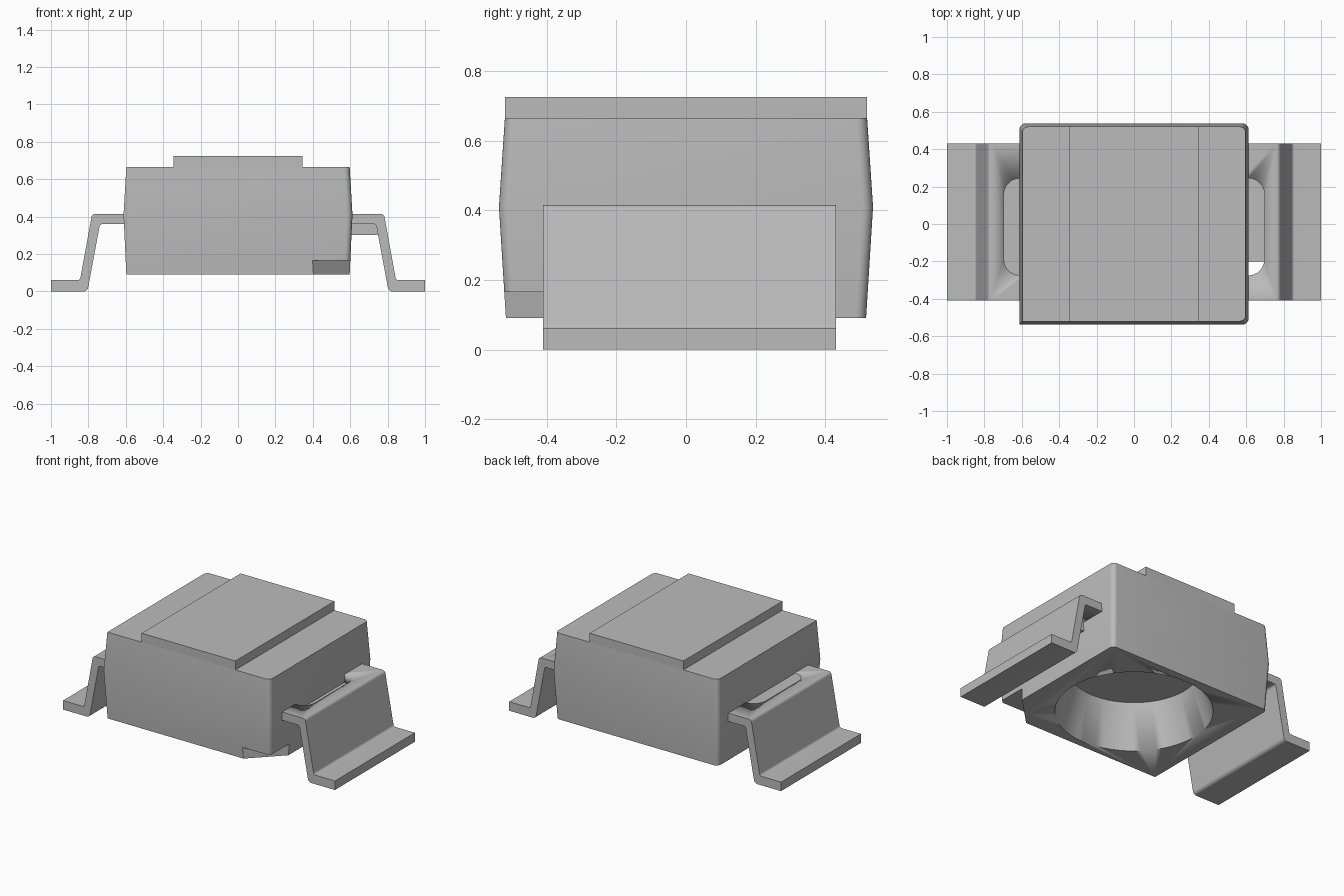
import bpy, bmesh, math
from mathutils import Vector

if "Cube" in bpy.data.objects:
    bpy.data.objects.remove(bpy.data.objects["Cube"], do_unlink=True)

grey = bpy.data.materials.new("plain grey")
grey.use_nodes = True
GREY = (0.5, 0.5, 0.5, 1)
grey.diffuse_color = GREY
grey.node_tree.nodes["Principled BSDF"].inputs["Base Color"].default_value = GREY


def rounded(points, radii, steps=5):
    """Round each corner of a closed 2D outline by its own radius."""
    out = []
    pts = [Vector(p) for p in points]
    for i, p in enumerate(pts):
        r = radii[i]
        if r == 0:
            out.append(p)
            continue
        a = (pts[i - 1] - p).normalized()
        b = (pts[(i + 1) % len(pts)] - p).normalized()
        half = a.angle(b) / 2
        centre = p + (a + b).normalized() * r / math.sin(half)
        start = p + a * r / math.tan(half) - centre
        end = p + b * r / math.tan(half) - centre
        for s in range(steps + 1):
            d = start.lerp(end, s / steps).normalized() * r
            out.append(centre + d)
    return out


def loft(name, rings, smooth=True):
    """Skin matching rings of 3D points and cap both ends."""
    bm = bmesh.new()
    loops = [[bm.verts.new(p) for p in ring] for ring in rings]
    n = len(loops[0])
    for low, high in zip(loops, loops[1:]):
        for i in range(n):
            j = (i + 1) % n
            bm.faces.new((low[i], low[j], high[j], high[i]))
    bm.faces.new(loops[0][::-1])
    bm.faces.new(loops[-1])
    bmesh.ops.recalc_face_normals(bm, faces=bm.faces)
    mesh = bpy.data.meshes.new(name)
    bm.to_mesh(mesh)
    bm.free()
    mesh.materials.append(grey)
    obj = bpy.data.objects.new(name, mesh)
    bpy.context.collection.objects.link(obj)
    if smooth:
        bpy.ops.object.select_all(action='DESELECT')
        obj.select_set(True)
        bpy.context.view_layer.objects.active = obj
        bpy.ops.object.shade_smooth_by_angle(angle=math.radians(25))
    return obj


def flat(outline, z):
    return [(p[0], p[1], z) for p in outline]


def prism(name, outline, z0, z1, smooth=True):
    return loft(name, [flat(outline, z0), flat(outline, z1)], smooth)


def rectangle(x0, x1, y0, y1):
    return [(x0, y0), (x1, y0), (x1, y1), (x0, y1)]


def circle(r, n=64):
    return [(r * math.cos(math.tau * i / n), r * math.sin(math.tau * i / n)) for i in range(n)]


def cut(obj, cutter):
    cutter.hide_render = True
    cutter.hide_viewport = True
    mod = obj.modifiers.new("cut " + cutter.name, 'BOOLEAN')
    mod.operation = 'DIFFERENCE'
    mod.solver = 'EXACT'
    mod.object = cutter


# Moulded body: widest at the parting line, one corner left sharp
def body_ring(hx, hy, z):
    return flat(rounded(rectangle(-hx, hx, -hy, hy), (0, 0.03, 0.03, 0.03)), z)


body = loft("body", [body_ring(0.597, 0.517, 0.09),
                     body_ring(0.612, 0.537, 0.41),
                     body_ring(0.597, 0.52, 0.665)])

# Raised strip across the top
prism("top_ridge", rectangle(-0.345, 0.345, -0.52, 0.52), 0.64, 0.725, False)

# Conical recess in the underside
slope = (0.47 - 0.39) / 0.285
cut(body, loft("recess_cutter", [flat(circle(0.47 + slope * 0.05), 0.04),
                                 flat(circle(0.39), 0.375)]))

# Diagonal corner mark at the bottom
cut(body, prism("corner_cutter", [(0.3, -0.62), (0.7, -0.62), (0.7, -0.22)], 0.0, 0.165, False))

# Bent leads with a rounded slot beside the body
PROFILE = [(1, 0), (0.805, 0), (0.738, 0.36), (0.58, 0.36),
           (0.58, 0.415), (0.78, 0.415), (0.845, 0.06), (1, 0.06)]
FILLETS = (0, 0.025, 0.015, 0, 0, 0.02, 0.015, 0)
outline = rounded(PROFILE, FILLETS)
for side, word in ((1, "left"), (-1, "right")):
    lead = loft(word + "_lead", [[(side * p[0], y, p[1]) for p in outline] for y in (-0.41, 0.43)])
    slot = rounded(rectangle(0.5, 0.697, -0.275, 0.245), (0, 0.085, 0.085, 0))
    slot = [(side * p[0], p[1]) for p in slot]
    cut(lead, prism(word + "_slot_cutter", slot, 0.3, 0.5))
    if side < 0:
        # Moulded plug filling this slot
        prism("slot_plug", slot, 0.362, 0.412)

# Support tab below the slotted lead
prism("lead_tab", rectangle(0.58, 0.745, -0.2, 0.26), 0.302, 0.36, False)
